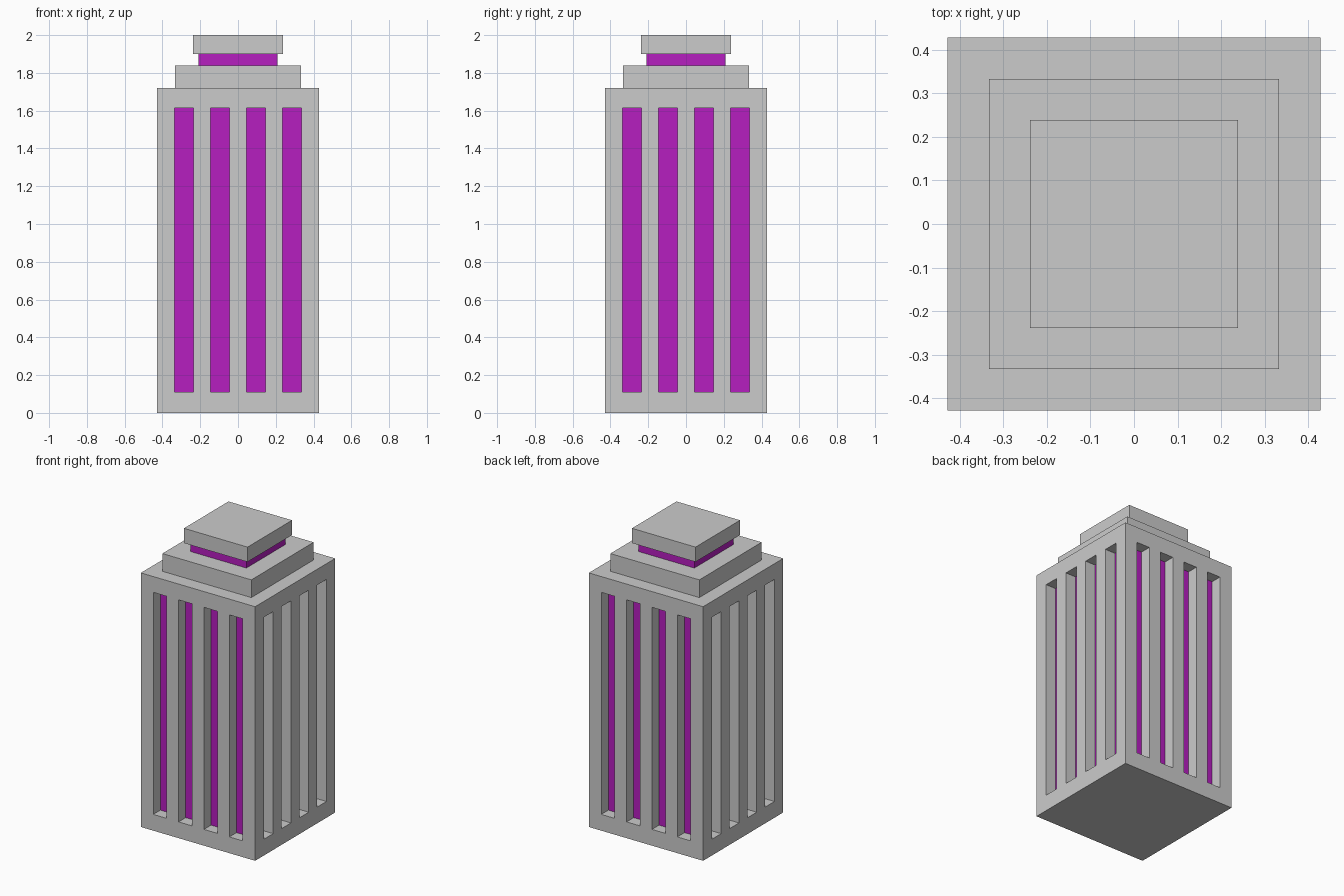
import bpy, bmesh
from mathutils import Matrix, Vector

if "Cube" in bpy.data.objects:
    bpy.data.objects.remove(bpy.data.objects["Cube"])

BODY, CORE = 0.428, 0.352          # half widths
SLOT_Z0, SLOT_Z1 = 0.11, 1.613
SLOT_W, PITCH = 0.10, 0.19


def add_box(bm, lo, hi, turn=Matrix.Identity(4)):
    lo, hi = Vector(lo), Vector(hi)
    mat = turn @ Matrix.Translation((lo + hi) / 2) @ Matrix.Diagonal((*(hi - lo), 1))
    bmesh.ops.create_cube(bm, size=1, matrix=mat)


def make_object(name, bm, material=None):
    mesh = bpy.data.meshes.new(name)
    bm.to_mesh(mesh)
    bm.free()
    if material:
        mesh.materials.append(material)
    obj = bpy.data.objects.new(name, mesh)
    bpy.context.collection.objects.link(obj)
    return obj


def square_block(name, half, z0, z1, material=None):
    bm = bmesh.new()
    add_box(bm, (-half, -half, z0), (half, half, z1))
    return make_object(name, bm, material)


magenta = bpy.data.materials.new("magenta")
magenta.diffuse_color = (0.47, 0.013, 0.53, 1)
magenta.use_nodes = True
magenta.node_tree.nodes["Principled BSDF"].inputs["Base Color"].default_value = magenta.diffuse_color

# Tower body and stepped roof
body = square_block("tower_body", BODY, 0, 1.72)
square_block("roof_step", 0.333, 1.72, 1.84)
square_block("roof_neck", 0.21, 1.84, 1.90, magenta)
square_block("roof_cap", 0.238, 1.90, 2.0)

# Window slots: four per side, cut slightly past the core surface
bm = bmesh.new()
for side in range(4):
    turn = Matrix.Rotation(side * 1.5707963268, 4, 'Z')
    for i in range(4):
        x = (i - 1.5) * PITCH
        add_box(bm, (x - SLOT_W / 2, -BODY - 0.1, SLOT_Z0),
                (x + SLOT_W / 2, -CORE + 0.01, SLOT_Z1), turn)
cutter = make_object("slot_cutter", bm)
cutter.hide_render = True
cutter.display_type = 'WIRE'

cut = body.modifiers.new("window_slots", 'BOOLEAN')
cut.operation = 'DIFFERENCE'
cut.solver = 'EXACT'
cut.object = cutter

# Coloured core that shows as the window panes
square_block("window_core", CORE, SLOT_Z0, SLOT_Z1, magenta)
